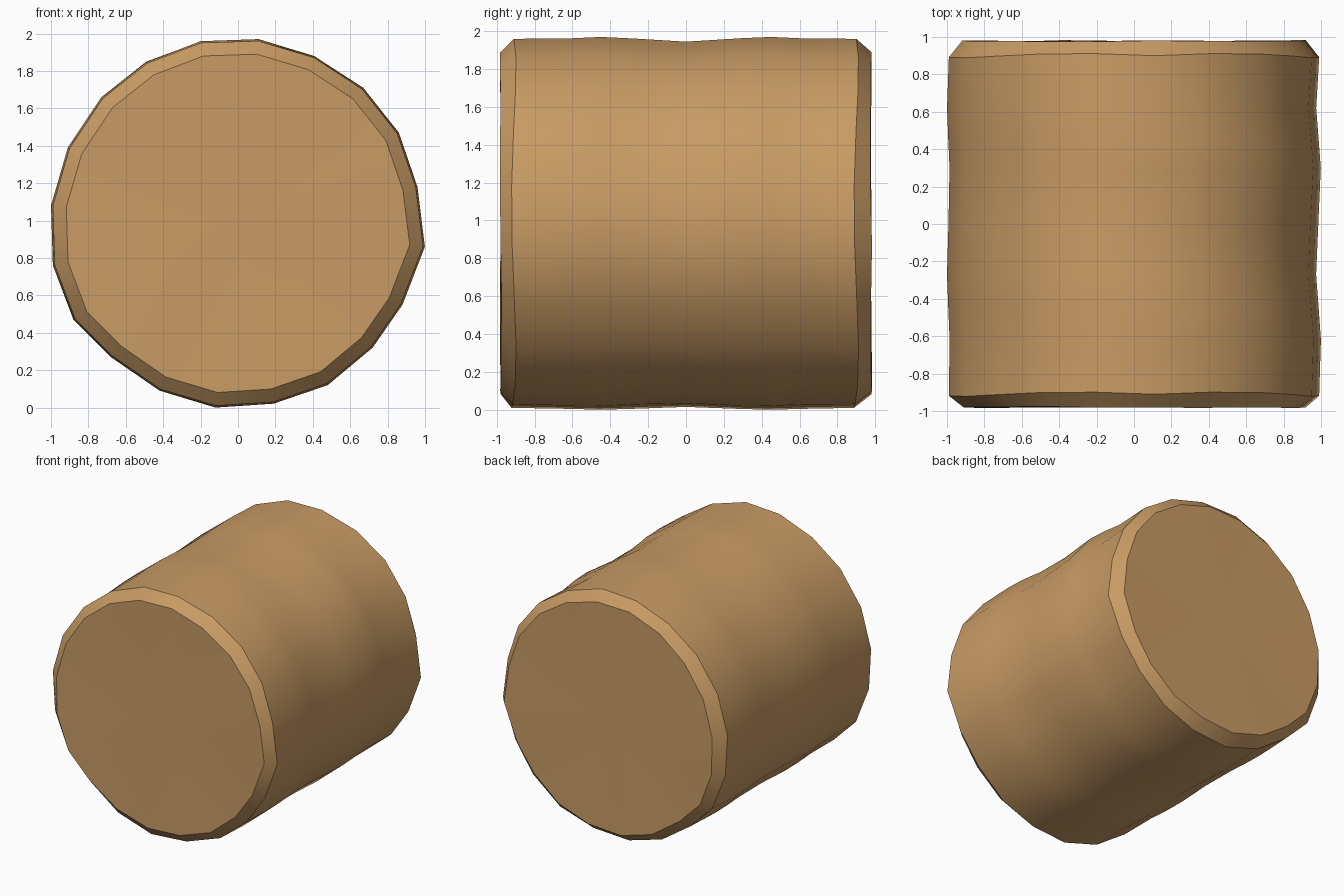
import bpy, bmesh, math, random

if "Cube" in bpy.data.objects:
    bpy.data.objects.remove(bpy.data.objects["Cube"])

random.seed(4)
CZ = 0.985
# 20-sided log outline, front view (x, z), clockwise from the top
OUTLINE = [(0.11, 1.97), (0.41, 1.88), (0.67, 1.71), (0.86, 1.47), (0.96, 1.18),
           (1.0, 0.86), (0.88, 0.55), (0.72, 0.32), (0.48, 0.12), (0.19, 0.02),
           (-0.12, 0.0), (-0.42, 0.09), (-0.68, 0.27), (-0.88, 0.47), (-0.99, 0.76),
           (-1.0, 1.08), (-0.91, 1.39), (-0.73, 1.66), (-0.49, 1.85), (-0.2, 1.96)]
N = len(OUTLINE)

mat = bpy.data.materials.new("light_wood")
mat.diffuse_color = (0.58, 0.33, 0.13, 1)
mat.use_nodes = True
mat.node_tree.nodes["Principled BSDF"].inputs["Base Color"].default_value = mat.diffuse_color

bm = bmesh.new()


def dent(i, y):
    """Shallow waves along the bark, a little deeper on the upper right side."""
    a = 2 * math.pi * i / N
    side = max(0.0, math.cos(a - math.radians(50)))
    wave = 0.5 + 0.5 * math.cos(2 * math.pi * y / 0.9 + 1.5 * math.sin(a))
    return (0.015 + 0.016 * side) * wave


# rings: front cap rim, body, back cap rim
rings = []
for y in [-0.98, -0.91, -0.62, -0.45, -0.27, 0.0, 0.3, 0.45, 0.62, 0.9, 0.98]:
    ring = []
    for i, (x, z) in enumerate(OUTLINE):
        yy = y
        if abs(y) > 0.95:
            s = 0.918
            yy = math.copysign(abs(y) - random.uniform(-0.004, 0.006), y)
        elif abs(y) > 0.85:
            s = 0.99
            yy = y + 0.012 * math.sin(i * 1.1)
        else:
            s = 1.0 - dent(i, y)
        ring.append(bm.verts.new((x * s, yy, CZ + (z - CZ) * s)))
    rings.append(ring)
for r0, r1 in zip(rings, rings[1:]):
    for i in range(N):
        j = (i + 1) % N
        bm.faces.new((r0[i], r0[j], r1[j], r1[i]))

# fan caps
for ring, y in ((rings[0], -0.975), (rings[-1], 0.975)):
    c = bm.verts.new((0, y, CZ))
    for i in range(N):
        bm.faces.new((c, ring[i], ring[(i + 1) % N]))
bmesh.ops.recalc_face_normals(bm, faces=bm.faces[:])

me = bpy.data.meshes.new("log")
bm.to_mesh(me)
bm.free()
me.materials.append(mat)
log = bpy.data.objects.new("log", me)
bpy.context.collection.objects.link(log)
bpy.context.view_layer.objects.active = log
log.select_set(True)
bpy.ops.object.shade_smooth_by_angle(angle=math.radians(30))
